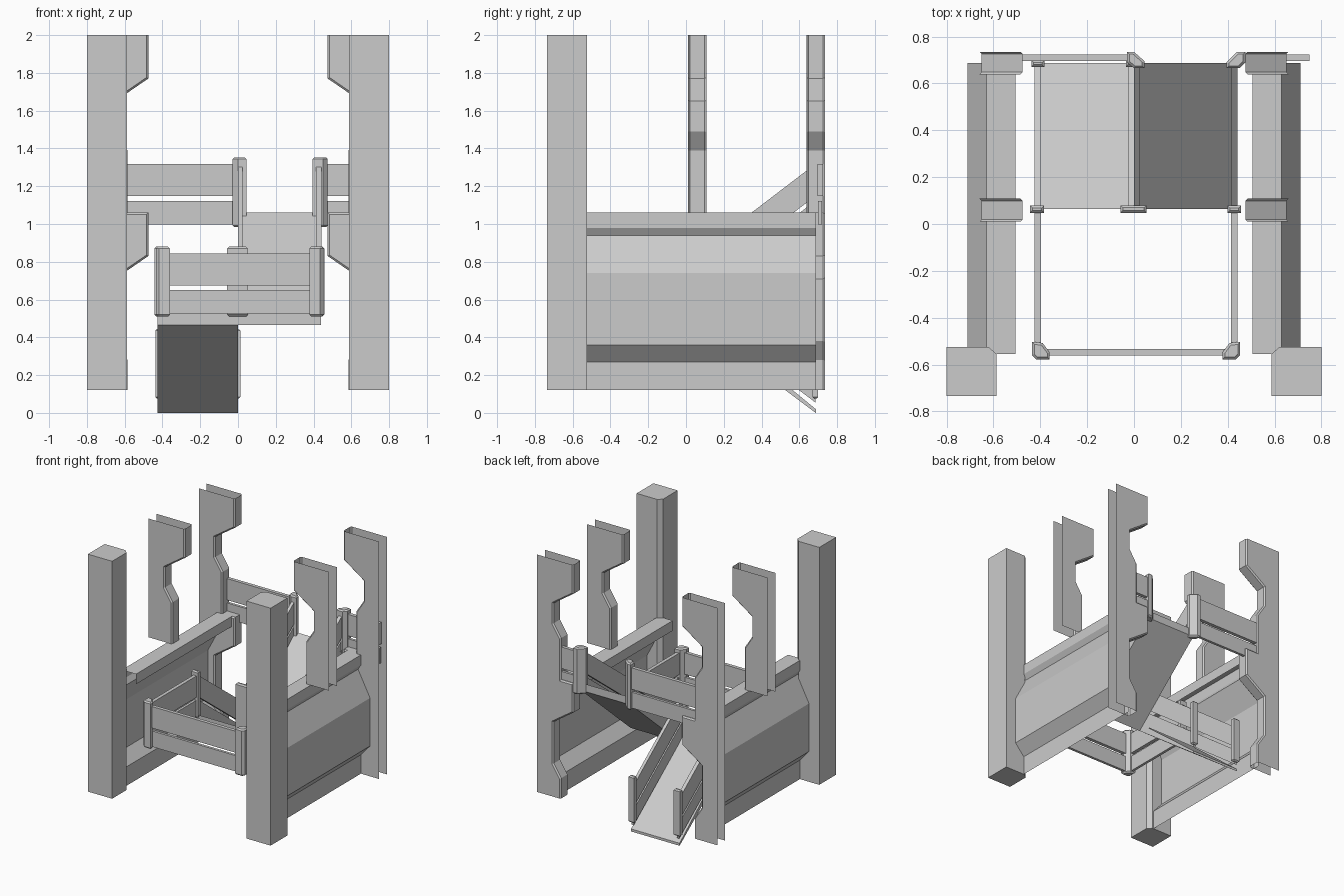
import bpy, bmesh
from mathutils import Vector

if "Cube" in bpy.data.objects:
    bpy.data.objects.remove(bpy.data.objects["Cube"])


def make(name, bm):
    bmesh.ops.recalc_face_normals(bm, faces=bm.faces[:])
    me = bpy.data.meshes.new(name)
    bm.to_mesh(me)
    bm.free()
    ob = bpy.data.objects.new(name, me)
    bpy.context.collection.objects.link(ob)
    return ob


def prism(name, pts, axis, a, b, sx=1):
    """Extrude a 2D outline along axis: 'x' (pts y,z), 'y' (pts x,z), 'z' (pts x,y)."""
    bm = prism_bm(pts, axis, a, b, sx)
    return make(name, bm)


def prism_bm(pts, axis, a, b, sx=1):
    def co(p, t):
        v = {'x': (t, p[0], p[1]), 'y': (p[0], t, p[1]), 'z': (p[0], p[1], t)}[axis]
        return (v[0] * sx, v[1], v[2])
    bm = bmesh.new()
    lo = [bm.verts.new(co(p, a)) for p in pts]
    hi = [bm.verts.new(co(p, b)) for p in pts]
    bm.faces.new(lo)
    bm.faces.new(hi)
    n = len(pts)
    for i in range(n):
        j = (i + 1) % n
        bm.faces.new((lo[i], lo[j], hi[j], hi[i]))
    bmesh.ops.recalc_face_normals(bm, faces=bm.faces[:])
    return bm


# Scalloped uprights: two sheets joined along the inner edge, open outside
def upright(name, pts, y0, y1, sx):
    bm = prism_bm(pts, 'y', y0, y1, sx)
    zlo, zhi = min(p[1] for p in pts), max(p[1] for p in pts)
    xo = max(p[0] for p in pts)

    def is_open(vs):
        return (all(abs(v.co.z - zlo) < 1e-4 for v in vs) or
                all(abs(v.co.z - zhi) < 1e-4 for v in vs) or
                all(abs(abs(v.co.x) - xo) < 1e-4 for v in vs))
    edges = [e for e in bm.edges
             if abs(e.verts[0].co.y - e.verts[1].co.y) < 1e-4 and not is_open(e.verts)]
    bmesh.ops.bevel(bm, geom=edges, offset=0.01, segments=1, affect='EDGES')
    bmesh.ops.delete(bm, geom=[f for f in bm.faces if is_open(f.verts)], context='FACES')
    make(name, bm)


upper = [(0.79, 2), (0.475, 2), (0.475, 1.77), (0.65, 1.65), (0.65, 1.49), (0.585, 1.39)]
mid_profile = upper + [(0.585, 1.06), (0.79, 1.06)]
back_profile = upper + [(0.585, 1.06), (0.475, 1.06), (0.475, 0.83), (0.65, 0.71),
                        (0.65, 0.38), (0.585, 0.28), (0.585, 0.12), (0.79, 0.12)]
pillar = [(0.8, -0.735), (0.588, -0.735), (0.588, -0.555), (0.62, -0.525), (0.8, -0.525)]

# Folded side wall, one open sheet with a ledge along the top
wall = [(0.63, 0.12), (0.63, 0.27), (0.71, 0.36), (0.71, 0.74), (0.605, 0.94),
        (0.63, 0.98), (0.63, 1.06), (0.505, 1.06), (0.505, 0.98)]


def sheet(name, pts, y0, y1, sx):
    bm = bmesh.new()
    a = [bm.verts.new((x * sx, y0, z)) for x, z in pts]
    b = [bm.verts.new((x * sx, y1, z)) for x, z in pts]
    for i in range(len(pts) - 1):
        bm.faces.new((a[i], a[i + 1], b[i + 1], b[i]))
    make(name, bm)


for side, sx in (("left", -1), ("right", 1)):
    prism(side + "_front_pillar", pillar, 'z', 0.12, 2, sx)
    sheet(side + "_side_wall", wall, -0.555, 0.688, sx)
    upright(side + "_middle_upright", mid_profile, 0.01, 0.108, sx)
    upright(side + "_back_upright", back_profile, 0.638, 0.735, sx)

# Ramps from the ground to the landing, and from the landing to the upper level
prism("lower_ramp", [(0.065, 0.465), (0.065, 0.53), (0.687, 0.02), (0.687, 0)], 'x', -0.425, 0)
prism("upper_ramp", [(0.065, 0.465), (0.065, 0.53), (0.687, 1.06), (0.687, 1.0)], 'x', 0, 0.44)


# Railings: two boards between two points given at floor level
def railing(name, p, q, t=0.014):
    p, q = Vector(p), Vector(q)
    d = (q - p).to_2d().normalized()
    n = Vector((-d.y, d.x, 0)) * t
    for part, z0, z1, w in (("upper", 0.15, 0.32, 1.0), ("lower", 0.0, 0.125, 0.75)):
        bm = bmesh.new()
        rings = [[bm.verts.new(c + n * s * w + Vector((0, 0, z)))
                  for s, z in ((-1, z0), (1, z0), (1, z1), (-1, z1))] for c in (p, q)]
        bm.faces.new(rings[0])
        bm.faces.new(rings[1])
        for i in range(4):
            j = (i + 1) % 4
            bm.faces.new((rings[0][i], rings[0][j], rings[1][j], rings[1][i]))
        make(name + "_" + part + "_board", bm)


G, L, U = 0.055, 0.525, 0.998   # ground, landing and upper floor heights
railing("landing_front_rail", (-0.4, -0.548, L), (0.42, -0.548, L))
railing("landing_left_rail", (-0.41, -0.54, L), (-0.41, 0.065, L))
railing("landing_right_rail", (0.428, -0.54, L), (0.428, 0.065, L))
railing("lower_ramp_left_rail", (-0.41, 0.065, L), (-0.41, 0.685, G))
railing("lower_ramp_right_rail", (-0.013, 0.065, L), (-0.013, 0.685, G), 0.012)
railing("upper_ramp_left_rail", (0.013, 0.065, L), (0.013, 0.685, U), 0.012)
railing("upper_ramp_right_rail", (0.428, 0.065, L), (0.428, 0.685, U))
railing("upper_left_rail", (-0.62, 0.71, U), (0, 0.71, U))
railing("upper_right_rail", (0.45, 0.71, U), (0.75, 0.71, U))


# Posts with chamfered ends
def post(name, pts, z):
    bm = prism_bm(pts, 'z', z - 0.015, z + 0.355)
    caps = [e for e in bm.edges if abs(e.verts[0].co.z - e.verts[1].co.z) < 1e-4]
    bmesh.ops.bevel(bm, geom=caps, offset=0.01, segments=1, affect='EDGES')
    make(name, bm)


def block(x0, x1, y0, y1):
    return [(x0, y0), (x1, y0), (x1, y1), (x0, y1)]


def corner(cx, cy, sx, sy):
    # angled outline wrapping a railing corner
    return [(cx + sx * u, cy + sy * v) for u, v in
            ((0.018, 0), (0.075, 0), (0.075, 0.03), (0.045, 0.07), (0, 0.075), (0, 0.018))]


post("landing_left_corner_post", corner(-0.435, -0.578, 1, 1), L)
post("landing_right_corner_post", corner(0.453, -0.578, -1, 1), L)
post("landing_left_post", block(-0.443, -0.385, 0.048, 0.078), L)
post("landing_middle_post", block(-0.057, 0.053, 0.048, 0.08), L)
post("landing_right_post", block(0.4, 0.457, 0.048, 0.078), L)
post("ramp_foot_left_post", block(-0.438, -0.382, 0.67, 0.7), G + 0.035)
post("ramp_foot_right_post", block(-0.035, 0.013, 0.67, 0.7), G + 0.035)
post("upper_left_post", [(-0.03, 0.735), (-0.03, 0.69), (0, 0.665), (0.045, 0.665),
                         (0.045, 0.695), (0, 0.735)], U)
post("upper_right_post", [(0.395, 0.665), (0.45, 0.665), (0.475, 0.69), (0.475, 0.735),
                          (0.44, 0.735), (0.395, 0.69)], U)
